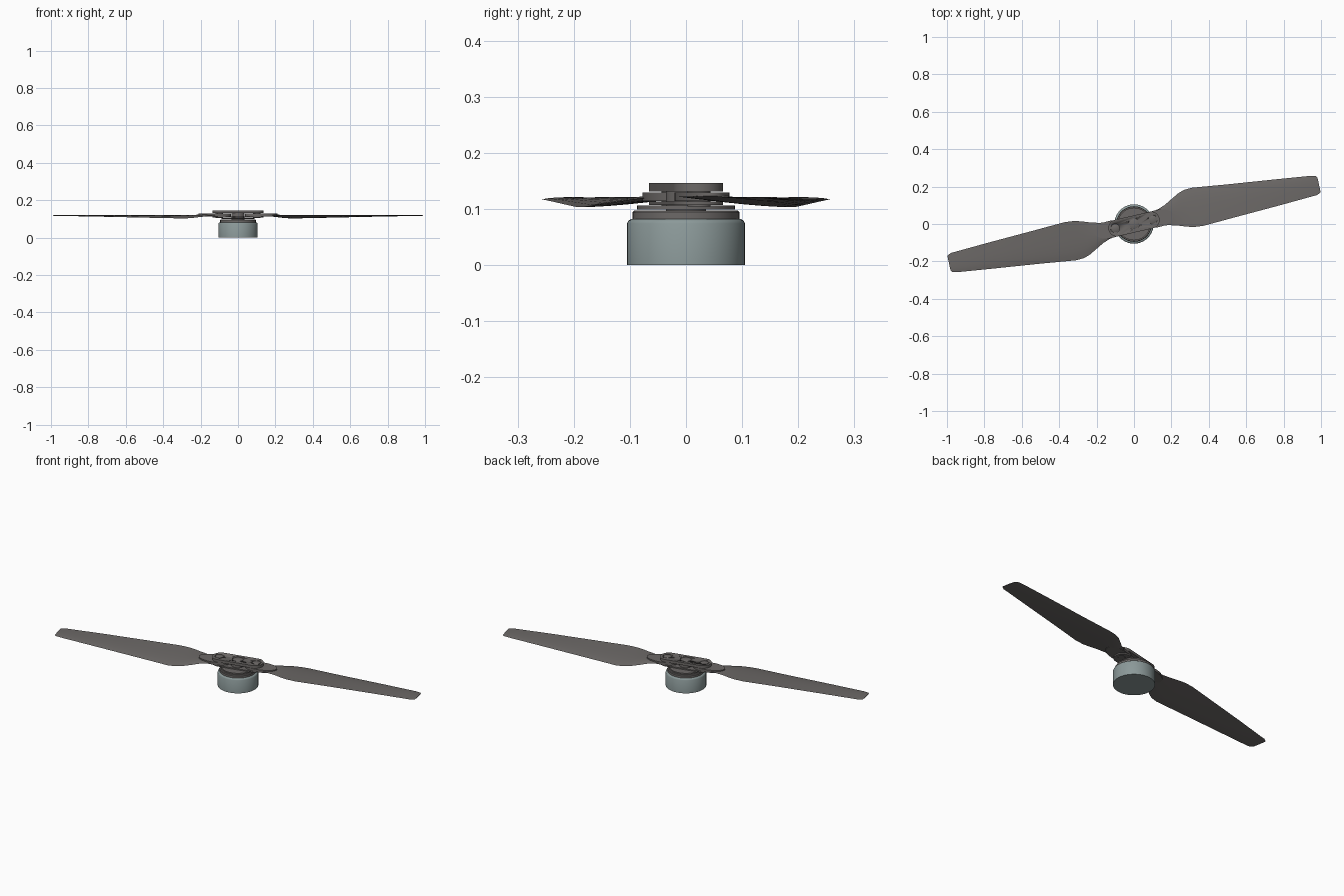
import bpy, bmesh, math
from mathutils import Vector, Matrix

if "Cube" in bpy.data.objects:
    bpy.data.objects.remove(bpy.data.objects["Cube"])

ANGLE = math.radians(13)
AXIS = Vector((math.cos(ANGLE), math.sin(ANGLE), 0))


def material(name, rgb):
    m = bpy.data.materials.new(name)
    m.diffuse_color = (*rgb, 1)
    m.use_nodes = True
    m.node_tree.nodes["Principled BSDF"].inputs["Base Color"].default_value = m.diffuse_color
    return m


DARK = material("dark_composite", (0.15, 0.14, 0.135))
METAL = material("motor_metal", (0.26, 0.32, 0.32))


def finish(name, bm, mat, angle=35):
    bmesh.ops.recalc_face_normals(bm, faces=bm.faces)
    me = bpy.data.meshes.new(name)
    bm.to_mesh(me)
    bm.free()
    ob = bpy.data.objects.new(name, me)
    bpy.context.collection.objects.link(ob)
    me.materials.append(mat)
    bpy.ops.object.select_all(action='DESELECT')
    ob.select_set(True)
    bpy.context.view_layer.objects.active = ob
    bpy.ops.object.shade_smooth_by_angle(angle=math.radians(angle))
    return ob


def lathe(name, profile, mat, centre=(0, 0), n=64):
    # stacked rings of (radius, z), capped at both ends
    loft(name, [[(centre[0] + r * math.cos(2 * math.pi * i / n),
                  centre[1] + r * math.sin(2 * math.pi * i / n), z)
                 for i in range(n)] for r, z in profile], mat)


def loft(name, rings, mat, angle=35, turn=0):
    bm = bmesh.new()
    rows = [[bm.verts.new(p) for p in ring] for ring in rings]
    n = len(rows[0])
    for a, b in zip(rows, rows[1:]):
        for i in range(n):
            bm.faces.new((a[i], a[(i + 1) % n], b[(i + 1) % n], b[i]))
    bm.faces.new(rows[0])
    bm.faces.new(rows[-1])
    bmesh.ops.rotate(bm, verts=bm.verts, cent=(0, 0, 0),
                     matrix=Matrix.Rotation(turn, 3, 'Z'))
    return finish(name, bm, mat, angle)


def plate(name, outline, z0, z1, turn):
    loft(name, [[(x, y, z) for x, y in outline] for z in (z0, z1)], DARK, turn=turn)


def capsule(half, r, n=20):
    pts = []
    for s in (1, -1):
        for i in range(n + 1):
            a = -math.pi / 2 + math.pi * i / n
            pts.append((s * (half - r + r * math.cos(a)), s * r * math.sin(a)))
    return pts


# motor can and stepped collars
lathe("motor_can", [(0.105, 0), (0.105, 0.074), (0.1025, 0.079), (0.098, 0.082)], METAL)
lathe("motor_collar", [(0.095, 0.08), (0.095, 0.094), (0.092, 0.097)], DARK)
lathe("hub_flange", [(0.087, 0.099), (0.087, 0.106)], DARK)
lathe("hub_post", [(0.036, 0.095), (0.036, 0.132)], DARK)

# upper clamp with counterbored holes, bolts and shaft end
plate("top_clamp", capsule(0.14, 0.045), 0.131, 0.1465, ANGLE)
clamp = bpy.data.objects["top_clamp"]
for name, d, r in (("shaft", 0, 0.030), ("bolt_right", 0.103, 0.024), ("bolt_left", -0.103, 0.024)):
    c = AXIS * d
    lathe("cutter_" + name, [(r, 0.142), (r, 0.16)], DARK, c, 32)
    cutter = bpy.data.objects["cutter_" + name]
    cutter.hide_render = True
    cutter.hide_set(True)
    mod = clamp.modifiers.new("hole", 'BOOLEAN')
    mod.operation, mod.object, mod.solver = 'DIFFERENCE', cutter, 'EXACT'
    bpy.context.view_layer.objects.active = clamp
    bpy.ops.object.modifier_apply(modifier=mod.name)
    bpy.data.objects.remove(cutter)
    lathe(name, [(r * 0.86, 0.104), (r * 0.86, 0.1455), (r * 0.8, 0.1465)], DARK, c, 32)

# blade stations: leading edge xyz, trailing edge xyz, thickness
STATIONS = [
    (0.08, 0.058, 0.120, 0.10, -0.010, 0.121, 0.010),
    (0.13, 0.080, 0.119, 0.15, -0.008, 0.121, 0.010),
    (0.165, 0.102, 0.116, 0.19, -0.006, 0.121, 0.010),
    (0.20, 0.133, 0.111, 0.24, -0.009, 0.122, 0.009),
    (0.24, 0.167, 0.106, 0.28, -0.014, 0.122, 0.008),
    (0.27, 0.183, 0.1035, 0.32, -0.016, 0.122, 0.008),
    (0.31, 0.194, 0.103, 0.37, -0.010, 0.122, 0.008),
    (0.50, 0.212, 0.107, 0.54, 0.036, 0.122, 0.007),
    (0.75, 0.238, 0.113, 0.78, 0.100, 0.121, 0.006),
    (0.94, 0.257, 0.117, 0.95, 0.147, 0.119, 0.005),
    (0.970, 0.257, 0.117, 0.978, 0.154, 0.119, 0.004),
    (0.981, 0.248, 0.117, 0.998, 0.169, 0.119, 0.003),
]


def airfoil(st, n=9):
    le, te, t = Vector(st[:3]), Vector(st[3:6]), st[6]
    ring = []
    for side in (1, -1):
        for i in range(n):
            u = i / n if side == 1 else 1 - i / n
            p = le.lerp(te, u)
            p.z += math.sin(math.pi * u ** 0.7) * t * (0.6 if side == 1 else -0.35)
            ring.append(p)
    return ring


# two blades, each held in an oval root plate
root = [(0.128 + 0.088 * math.cos(2 * math.pi * i / 48),
         0.046 * math.sin(2 * math.pi * i / 48)) for i in range(48)]
for side, turn in (("right", 0), ("left", math.pi)):
    loft("blade_" + side, [airfoil(s) for s in STATIONS], DARK, 40, turn)
    plate("blade_root_" + side, root, 0.114, 0.129, ANGLE + turn)

# lower clamp under the blade roots
plate("lower_clamp", capsule(0.14, 0.045), 0.107, 0.1135, ANGLE)
